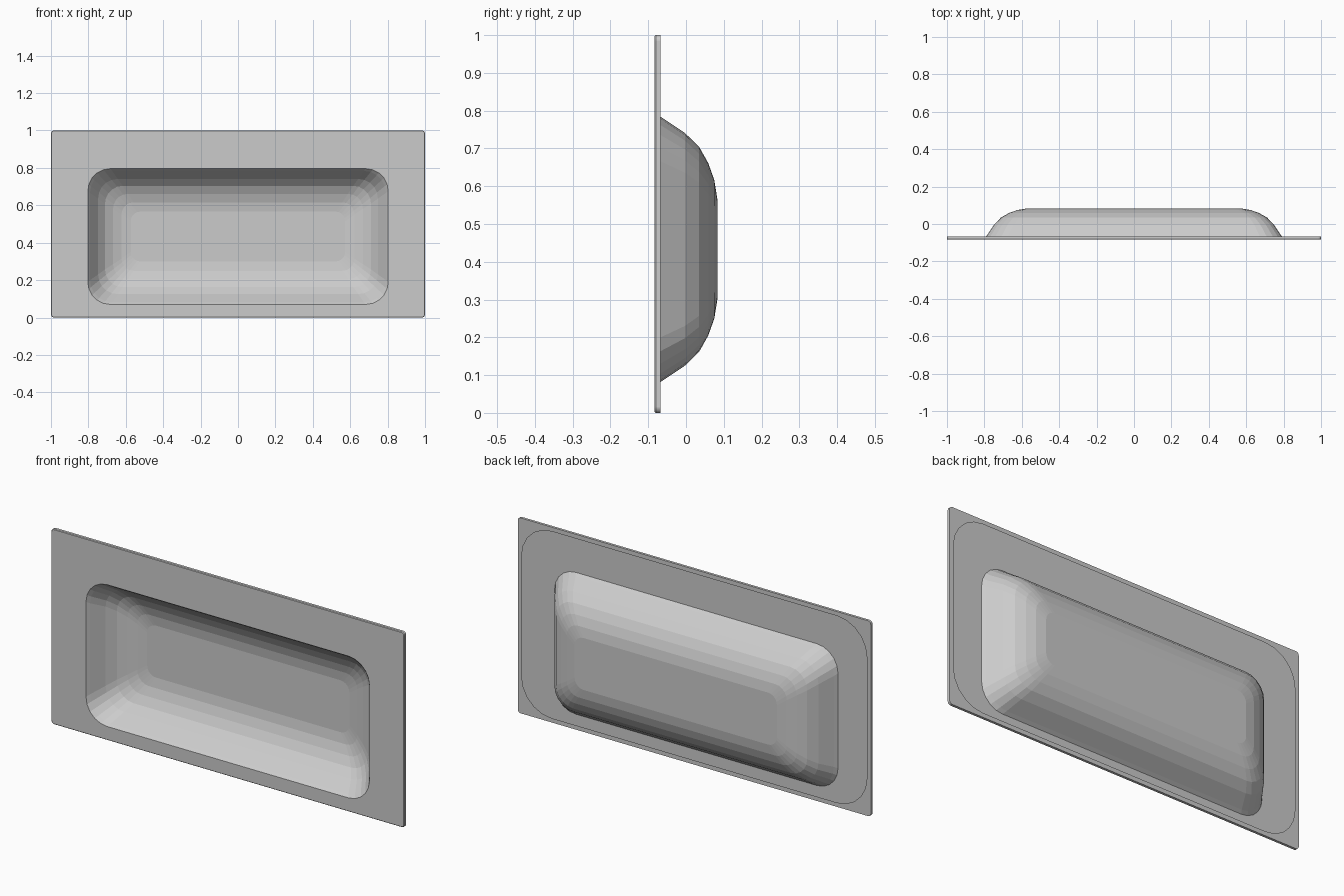
import bpy, bmesh, math

if "Cube" in bpy.data.objects:
    bpy.data.objects.remove(bpy.data.objects["Cube"])

SEG = 5  # corner segments


def rounded_loop(bm, hx, hz, r, y, cz):
    """Rounded rectangle of vertices in the XZ plane at depth y."""
    verts = []
    for k, (sx, sz) in enumerate([(1, 1), (-1, 1), (-1, -1), (1, -1)]):
        for i in range(SEG + 1):
            a = math.radians(90 * (k + i / SEG))
            verts.append(bm.verts.new((sx * (hx - r) + r * math.cos(a), y,
                                       cz + sz * (hz - r) + r * math.sin(a))))
    return verts


FRONT, BACK = -0.083, -0.067
bm = bmesh.new()

# Rim: back lip with rounded opening, edge, front face
loops = [rounded_loop(bm, 0.978, 0.478, 0.17, BACK, 0.5),
         rounded_loop(bm, 1.0, 0.5, 0.016, BACK, 0.5),
         rounded_loop(bm, 1.0, 0.5, 0.016, FRONT + 0.003, 0.5),
         rounded_loop(bm, 0.997, 0.497, 0.014, FRONT, 0.5)]

# Pressed recess: (inset from opening, depth, corner radius)
profile = [(0, FRONT, 0.12), (0.012, BACK, 0.118), (0.055, -0.003, 0.105),
           (0.092, 0.035, 0.095), (0.135, 0.059, 0.08),
           (0.18, 0.075, 0.065), (0.23, 0.083, 0.05)]
for inset, y, r in profile:
    loops.append(rounded_loop(bm, 0.803 - inset, 0.363 - inset, r, y, 0.433))

# Skin the loops and close the recess floor
for a, b in zip(loops, loops[1:]):
    n = len(a)
    for i in range(n):
        j = (i + 1) % n
        bm.faces.new((a[i], a[j], b[j], b[i]))
bm.faces.new(loops[-1])
bm.normal_update()
if bm.faces[:][-1].normal.y > 0:
    bmesh.ops.reverse_faces(bm, faces=bm.faces[:])
bmesh.ops.recalc_face_normals(bm, faces=bm.faces[:])
bm.faces.ensure_lookup_table()
if bm.faces[-1].normal.y > 0:
    bmesh.ops.reverse_faces(bm, faces=bm.faces[:])

mesh = bpy.data.meshes.new("recessed_tray")
bm.to_mesh(mesh)
bm.free()
tray = bpy.data.objects.new("recessed_tray", mesh)
bpy.context.collection.objects.link(tray)
